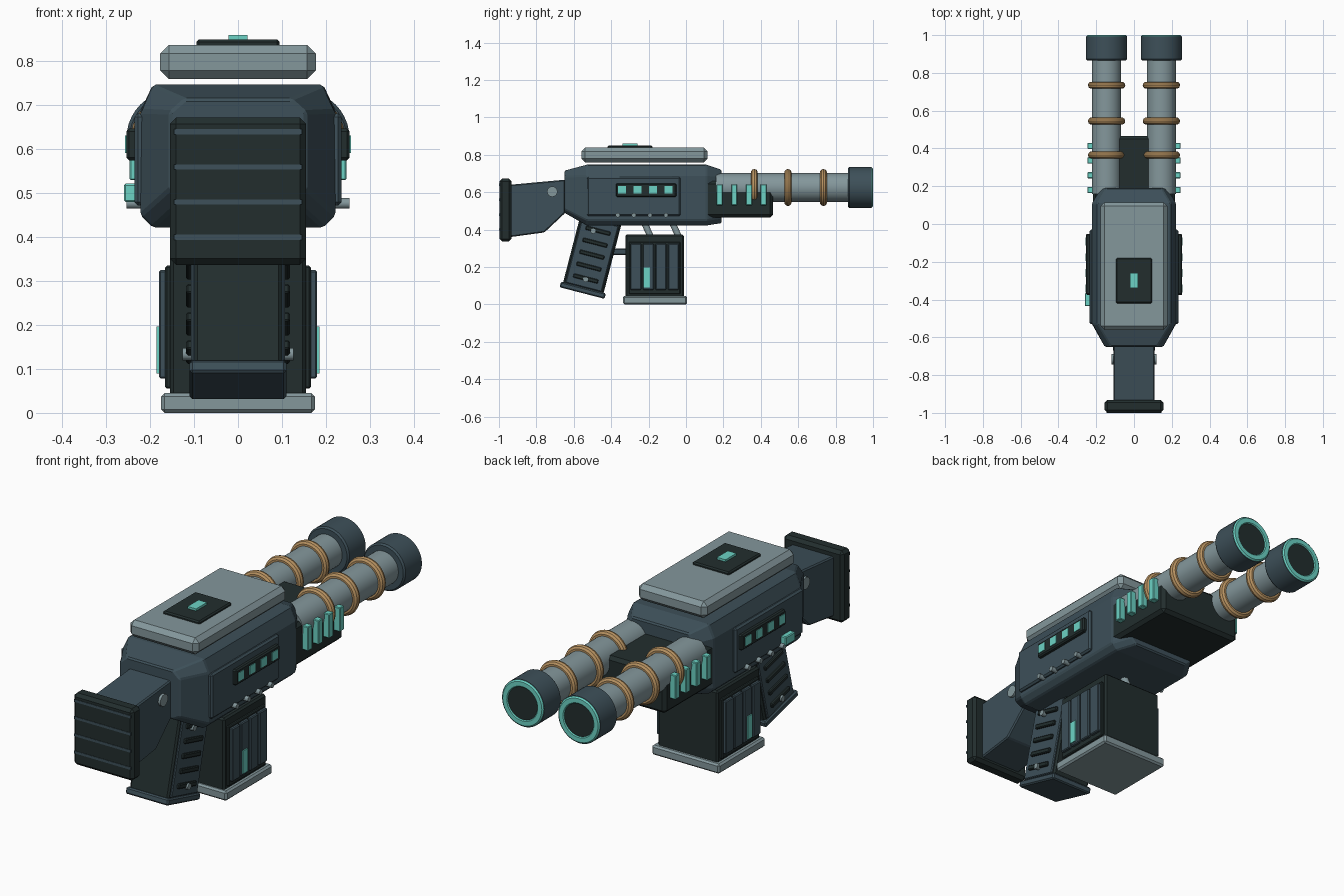
import bpy, bmesh, math
from mathutils import Vector, Matrix

if "Cube" in bpy.data.objects:
    bpy.data.objects.remove(bpy.data.objects["Cube"])


def material(name, rgb):
    m = bpy.data.materials.new(name)
    m.diffuse_color = (*rgb, 1)
    m.use_nodes = True
    m.node_tree.nodes["Principled BSDF"].inputs["Base Color"].default_value = m.diffuse_color
    return m


SLATE = material("slate blue", (0.047, 0.080, 0.100))
DARK = material("dark green grey", (0.016, 0.027, 0.027))
GREY = material("light grey", (0.230, 0.310, 0.330))
TEAL = material("bright teal", (0.150, 0.650, 0.560))
COPPER = material("copper", (0.480, 0.290, 0.120))


def finish(bm, name, mat, bevel=0.0, smooth=False, segments=1):
    bmesh.ops.recalc_face_normals(bm, faces=bm.faces)
    me = bpy.data.meshes.new(name)
    bm.to_mesh(me)
    bm.free()
    me.materials.append(mat)
    ob = bpy.data.objects.new(name, me)
    bpy.context.collection.objects.link(ob)
    if bevel:
        mod = ob.modifiers.new("edge", 'BEVEL')
        mod.width, mod.segments, mod.limit_method = bevel, segments, 'ANGLE'
    if smooth:
        bpy.ops.object.select_all(action='DESELECT')
        ob.select_set(True)
        bpy.context.view_layer.objects.active = ob
        bpy.ops.object.shade_smooth_by_angle(angle=math.radians(35))
    return ob


def box(name, mat, x, y, z, bevel=0.0, tilt=None):
    """Box from (min, max) ranges, with an optional frame matrix."""
    bm = bmesh.new()
    bmesh.ops.create_cube(bm, size=1)
    for v in bm.verts:
        v.co = Vector([(r[0] + r[1]) / 2 + c * (r[1] - r[0]) for c, r in zip(v.co, (x, y, z))])
    if tilt:
        bm.transform(tilt)
    return finish(bm, name, mat, bevel)


def side_box(name, mat, s, x0, x1, y, z, bevel=0.0, tilt=None):
    return box(name, mat, sorted((s * x0, s * x1)), y, z, bevel, tilt)


def loft(name, mat, rings, bevel=0.0):
    bm = bmesh.new()
    loops = [[bm.verts.new(p) for p in r] for r in rings]
    n = len(loops[0])
    for a, b in zip(loops, loops[1:]):
        for i in range(n):
            bm.faces.new((a[i], a[(i + 1) % n], b[(i + 1) % n], b[i]))
    bm.faces.new(loops[0])
    bm.faces.new(loops[-1])
    return finish(bm, name, mat, bevel)


def octagon(y, w, z0, z1, cx, cb, ct):
    half = [(w - cx, z0), (w, z0 + cb), (w, z1 - ct), (w - cx, z1)]
    pts = half + [(-x, z) for x, z in reversed(half)]
    return [(x, y, z) for x, z in pts]


def rod(name, mat, a, b, r, sides=32, bevel=0.0):
    a, b = Vector(a), Vector(b)
    bm = bmesh.new()
    bmesh.ops.create_cone(bm, cap_ends=True, segments=sides, radius1=r, radius2=r,
                          depth=(b - a).length)
    q = (b - a).to_track_quat('Z', 'Y').to_matrix().to_4x4()
    bm.transform(Matrix.Translation((a + b) / 2) @ q)
    return finish(bm, name, mat, bevel, True)


def revolve(name, mat, profile, cx, cz, sides=40):
    """Closed (radius, y) profile turned round a lengthwise axis."""
    bm = bmesh.new()
    loops = []
    for i in range(sides):
        t = 2 * math.pi * i / sides
        loops.append([bm.verts.new((cx + r * math.cos(t), y, cz + r * math.sin(t)))
                      for r, y in profile])
    n = len(profile)
    for i in range(sides):
        a, b = loops[i], loops[(i + 1) % sides]
        for j in range(n):
            bm.faces.new((a[j], a[(j + 1) % n], b[(j + 1) % n], b[j]))
    return finish(bm, name, mat, smooth=True)


# Receiver with tapered ends
loft("receiver", SLATE, [
    octagon(-0.65, 0.155, 0.49, 0.715, 0.035, 0.02, 0.03),
    octagon(-0.53, 0.222, 0.422, 0.747, 0.028, 0.028, 0.06),
    octagon(0.11, 0.222, 0.422, 0.747, 0.028, 0.028, 0.06),
    octagon(0.19, 0.175, 0.435, 0.72, 0.028, 0.028, 0.04)], 0.006)

# Top cover with a dark plate and light
box("top_cover", GREY, (-0.177, 0.177), (-0.56, 0.115), (0.76, 0.838), 0.02)
box("cover_plate", DARK, (-0.095, 0.095), (-0.42, -0.18), (0.83, 0.85), 0.006)
box("cover_light", TEAL, (-0.022, 0.022), (-0.34, -0.26), (0.845, 0.86))

# Front housing
box("front_housing", DARK, (-0.218, 0.218), (0.10, 0.465), (0.465, 0.66), 0.015)

# Stock, with the side profile extruded across
stock = [(-0.94, 0.64), (-0.645, 0.667), (-0.645, 0.49), (-0.757, 0.385), (-0.94, 0.36)]
loft("stock", SLATE, [[(s * 0.108, y, z) for y, z in stock] for s in (-1, 1)], 0.006)
box("butt_plate", DARK, (-0.155, 0.155), (-0.998, -0.932), (0.337, 0.672), 0.014)
for z in (0.40, 0.48, 0.56, 0.64):
    box("butt_stripe", SLATE, (-0.146, 0.146), (-1.0, -0.993), (z - 0.006, z + 0.006))

# Slanted grip in its own frame: origin at the foot, z along the grip
GRIP = Matrix.Translation((0, -0.556, 0.061)) @ Matrix.Rotation(math.radians(-14.5), 4, 'X')
box("grip", DARK, (-0.1, 0.1), (-0.112, 0.112), (0.02, 0.41), 0.008, GRIP)
box("grip_foot", SLATE, (-0.11, 0.11), (-0.124, 0.124), (0.0, 0.03), 0.006, GRIP)

# Magazine
box("magazine", DARK, (-0.155, 0.155), (-0.323, -0.012), (0.035, 0.375), 0.008)
box("magazine_base", GREY, (-0.175, 0.175), (-0.337, 0.006), (0.0, 0.045), 0.008)

# Trigger bar and struts under the receiver
box("trigger_bar", SLATE, (-0.03, 0.03), (-0.40, -0.31), (0.265, 0.298), 0.004)
for y in (-0.225, -0.075):
    rod("strut", GREY, (0, y, 0.44), (0, y + 0.035, 0.365), 0.017, 16)

# Charging handle on the left side only
box("charging_handle", TEAL, (-0.26, -0.225), (-0.435, -0.365), (0.48, 0.522), 0.004)

for s in (-1, 1):
    # Receiver side panel with a lit strip and bolts
    side_box("side_panel", SLATE, s, 0.2, 0.236, (-0.53, -0.03), (0.472, 0.682), 0.008)
    side_box("window_strip", DARK, s, 0.22, 0.254, (-0.375, -0.052), (0.575, 0.647), 0.006)
    for i in range(4):
        y = -0.342 + 0.083 * i
        side_box("window", TEAL, s, 0.25, 0.257, (y - 0.021, y + 0.021), (0.592, 0.632))
        y = -0.365 + 0.086 * i
        rod("panel_bolt", GREY, (s * 0.22, y, 0.477), (s * 0.254, y, 0.477), 0.012, 12)

    # Glowing bars on the front housing
    for i in range(4):
        y = 0.18 + 0.078 * i
        side_box("glow_bar", TEAL, s, 0.21, 0.247, (y - 0.016, y + 0.016), (0.53, 0.642), 0.003)

    # Stock bolt
    rod("stock_bolt", GREY, (s * 0.1, -0.715, 0.603), (s * 0.12, -0.715, 0.603), 0.028, 16)

    # Grip side plate with ribs and two bolts
    side_box("grip_side", SLATE, s, 0.09, 0.107, (-0.1, 0.1), (0.032, 0.395), 0.004, GRIP)
    for i in range(5):
        z = 0.08 + 0.066 * i
        side_box("grip_rib", DARK, s, 0.1, 0.118, (-0.068, 0.068), (z - 0.011, z + 0.011), 0.004, GRIP)
    for y, z in ((0.0, 0.075), (-0.025, 0.335)):
        rod("grip_bolt", GREY, GRIP @ Vector((s * 0.1, y, z)), GRIP @ Vector((s * 0.126, y, z)), 0.014, 12)

    # Magazine side slats and light
    side_box("magazine_panel", DARK, s, 0.15, 0.166, (-0.305, -0.03), (0.055, 0.335), 0.004)
    for i in range(4):
        y = -0.268 + 0.067 * i
        side_box("magazine_slat", SLATE, s, 0.16, 0.18, (y - 0.029, y + 0.029), (0.078, 0.325), 0.004)
    side_box("magazine_light", TEAL, s, 0.17, 0.185, (-0.226, -0.192), (0.09, 0.197))

    # Barrel, copper bands and muzzle
    cx, cz = s * 0.145, 0.625
    rod("barrel", GREY, (cx, 0.16, cz), (cx, 0.9, cz), 0.077, 40)
    for y in (0.365, 0.545, 0.735):
        band = [(0.08 + 0.019 * math.cos(k * math.pi / 5), y + 0.019 * math.sin(k * math.pi / 5))
                for k in range(10)]
        revolve("barrel_band", COPPER, band, cx, cz)
    revolve("muzzle", SLATE, [(0.07, 0.865), (0.102, 0.865), (0.109, 0.873), (0.109, 0.993),
                              (0.07, 0.993)], cx, cz)
    revolve("muzzle_glow", TEAL, [(0.076, 0.985), (0.107, 0.985), (0.107, 0.994), (0.101, 1.0),
                                  (0.08, 1.0), (0.076, 0.996)], cx, cz)
    rod("bore", DARK, (cx, 0.9, cz), (cx, 0.995, cz), 0.078, 40)
